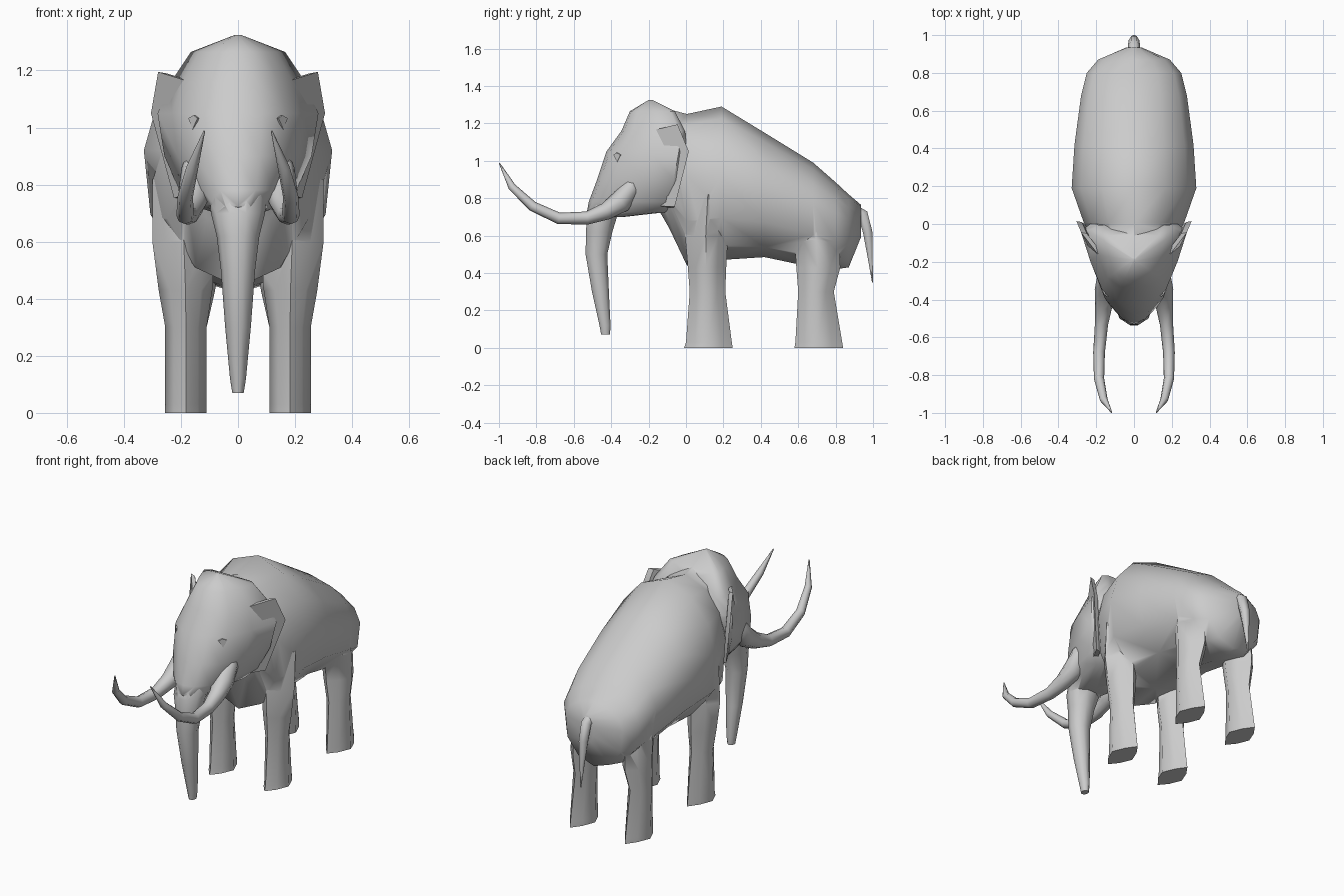
import bpy, bmesh, math
from mathutils import Vector

if "Cube" in bpy.data.objects:
    bpy.data.objects.remove(bpy.data.objects["Cube"])

hide = bpy.data.materials.new("grey_hide")
hide.diffuse_color = (0.6, 0.6, 0.6, 1)
hide.use_nodes = True
hide.node_tree.nodes["Principled BSDF"].inputs["Base Color"].default_value = hide.diffuse_color


def shade(ob, angle):
    bpy.ops.object.select_all(action='DESELECT')
    ob.select_set(True)
    bpy.context.view_layer.objects.active = ob
    bpy.ops.object.shade_smooth_by_angle(angle=math.radians(angle))


def loft(name, rings, smooth=55):
    """Skin a list of equal-length point rings and cap both ends."""
    bm = bmesh.new()
    rows = [[bm.verts.new(p) for p in ring] for ring in rings]
    n = len(rows[0])
    for a, b in zip(rows, rows[1:]):
        for i in range(n):
            j = (i + 1) % n
            bm.faces.new((a[i], a[j], b[j], b[i]))
    bm.faces.new(rows[0])
    bm.faces.new(rows[-1])
    bmesh.ops.recalc_face_normals(bm, faces=bm.faces)
    me = bpy.data.meshes.new(name)
    bm.to_mesh(me)
    bm.free()
    me.materials.append(hide)
    ob = bpy.data.objects.new(name, me)
    bpy.context.collection.objects.link(ob)
    shade(ob, smooth)
    return ob


def mirrored(half):
    """Close a half section that starts and ends on the centre line."""
    return half + [(-x, v) for x, v in half[-2:0:-1]]


def tube(name, path, sides=8):
    """Tapering tube; path entries are (x, y, z, radius)."""
    pts = [Vector(p[:3]) for p in path]
    rings = []
    for i, p in enumerate(pts):
        t = (pts[min(i + 1, len(pts) - 1)] - pts[max(i - 1, 0)]).normalized()
        u = Vector((1, 0, 0))
        u = (u - t * u.dot(t)).normalized()
        v = t.cross(u)
        r = path[i][3]
        angles = [2 * math.pi * k / sides for k in range(sides)]
        rings.append([p + u * r * math.cos(a) + v * r * math.sin(a) for a in angles])
    return loft(name, rings, 70)


# Body: stations along y as (y, top, bottom, half width, height of widest point)
section = mirrored([(0, 1), (.5, .83), (.85, .47), (1, 0), (.93, -.5), (.55, -.86), (0, -1)])
stations = [(-.17, 1.29, .78, .13, .97), (-.09, 1.275, .64, .2, .95), (.005, 1.25, .44, .265, .92),
            (.19, 1.29, .47, .33, .92), (.42, 1.15, .485, .315, .86), (.68, .99, .43, .28, .78),
            (.8, .885, .42, .25, .72), (.87, .82, .43, .19, .69), (.935, .765, .59, .04, .7)]
body = loft("body", [[(x * hw, y, mid + f * (top - mid if f > 0 else mid - bot))
                      for x, f in section] for y, top, bot, hw, mid in stations], 70)

# Head: levels as (z, front y, back y, half width), wedge shaped toward the face
wedge = mirrored([(0, 0), (.3, .04), (.6, .18), (.82, .53), (1, .9), (.8, 1), (0, 1)])
levels = [(1.325, -.2, -.18, .01), (1.265, -.3, -.06, .165), (1.16, -.345, -.005, .235),
          (1.05, -.425, .005, .282), (.9, -.475, -.02, .258), (.78, -.52, -.06, .205),
          (.725, -.53, -.11, .15), (.7, -.5, -.33, .08)]
parts = [loft("head", [[(x * hw, f + t * (b - f), z) for x, t in wedge]
                       for z, f, b, hw in levels], 70)]

# Trunk: oval levels hanging from the face
trunk = [(.88, -.43, -.33, .06), (.77, -.51, -.34, .1), (.7, -.535, -.365, .095),
         (.62, -.538, -.39, .075), (.5, -.54, -.418, .06), (.3, -.505, -.41, .045),
         (.12, -.464, -.402, .028), (.07, -.455, -.405, .02)]
circle = [2 * math.pi * k / 10 for k in range(10)]
parts.append(loft("trunk", [[(hw * math.cos(a), (f + b) / 2 + (b - f) / 2 * math.sin(a), z)
                             for a in circle] for z, f, b, hw in trunk], 70))

# Legs: levels as (z, front y, back y, inner x, outer x), a softened diamond section
foot = [(.5, 0), (.79, .2), (1, .48), (.79, .77), (.5, 1), (.21, .77), (0, .48), (.21, .2)]
front = [(0, -.01, .25, .11, .255), (.03, 0, .245, .11, .255), (.3, .02, .21, .11, .255),
         (.43, .01, .215, .09, .278), (.6, -.005, .225, .08, .3), (.82, .04, .2, .12, .3)]
hind = [(0, .58, .84, .11, .255), (.03, .585, .835, .11, .255), (.3, .6, .79, .11, .255),
        (.43, .59, .825, .08, .265), (.58, .58, .82, .07, .265), (.76, .63, .77, .1, .24)]
# Ear outline, tusk path and eye corners on the right side
ear = [(.168, -.19, 1.16), (.28, -.045, 1.195), (.305, .015, 1.05),
       (.225, -.06, .755), (.145, -.2, .76), (.2, -.2, .95)]
tusk = [(.15, -.25, .95, .012), (.148, -.29, .86, .05), (.148, -.35, .78, .06),
        (.16, -.43, .729, .046), (.172, -.53, .694, .035), (.185, -.68, .692, .031),
        (.185, -.82, .757, .027), (.16, -.93, .86, .021), (.118, -.998, .988, .003)]
eye = [(.142, -.388, 1.033), (.156, -.372, 1.043), (.174, -.35, 1.033), (.16, -.369, .992)]

for side, s in (("right", 1), ("left", -1)):
    for label, rows in (("front", front), ("hind", hind)):
        parts.append(loft(f"{side}_{label}_leg",
                          [[(s * (x0 + u * (x1 - x0)), y0 + v * (y1 - y0), z) for u, v in foot]
                           for z, y0, y1, x0, x1 in rows], 75))

    # Ear: thin flap that continues the side of the head backward
    rim = [Vector((s * x, y, z)) for x, y, z in ear]
    inner = [Vector((p.x - s * .03, p.y - .005, p.z - .005)) for p in rim]
    loft(f"{side}_ear", [rim, inner], 40)

    # Eye: small kite-shaped plate set on the face
    outer = [Vector((s * x, y, z)) for x, y, z in eye]
    loft(f"{side}_eye", [outer, [p + Vector((-s * .006, .005, 0)) for p in outer]], 30)

    tube(f"{side}_tusk", [(s * x, y, z, r) for x, y, z, r in tusk])

# Tail
tube("tail", [(0, .9, .74, .03), (0, .945, .715, .032), (0, .971, .62, .029),
              (0, .985, .48, .015), (0, .997, .35, .003)], 6)

# Weld head, trunk and legs into one continuous hide
for part in parts:
    weld = body.modifiers.new("weld_" + part.name, 'BOOLEAN')
    weld.operation = 'UNION'
    weld.solver = 'EXACT'
    weld.object = part
bpy.context.view_layer.objects.active = body
for name in [m.name for m in body.modifiers]:
    bpy.ops.object.modifier_apply(modifier=name)
for part in parts:
    bpy.data.objects.remove(part)
shade(body, 65)
